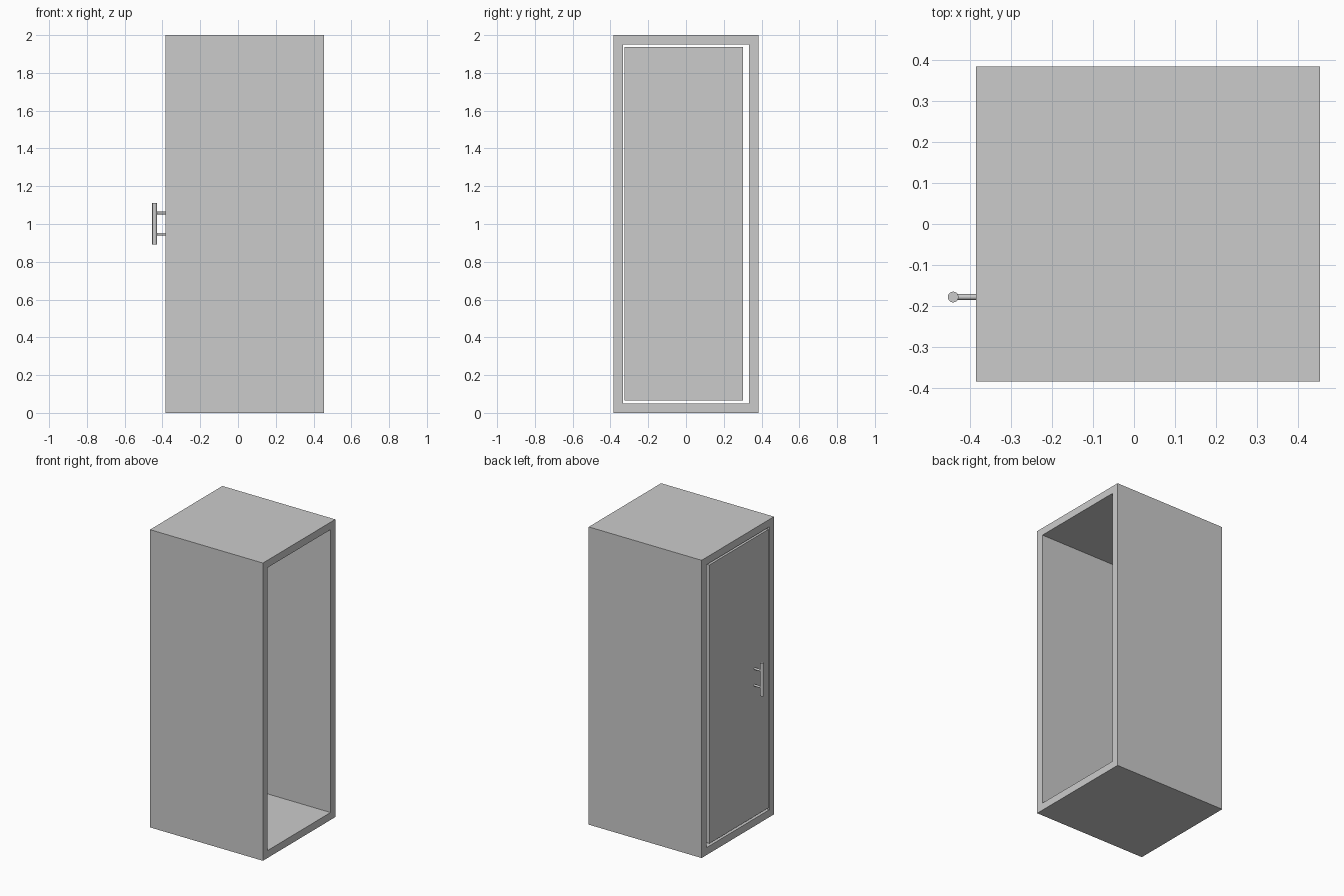
import bpy
import bmesh
import math

default_cube = bpy.data.objects.get("Cube")
if default_cube:
    bpy.data.objects.remove(default_cube, do_unlink=True)

# One grey finish for every part
grey = bpy.data.materials.new("light grey")
grey.use_nodes = True
grey.diffuse_color = (0.6, 0.6, 0.6, 1)
grey.node_tree.nodes["Principled BSDF"].inputs["Base Color"].default_value = (0.6, 0.6, 0.6, 1)

BACK, FRONT = -0.385, 0.454   # door end and open end along x
HALF, HEIGHT, WALL = 0.384, 2.0, 0.05


def finish(obj, name):
    obj.name = name
    obj.data.name = name
    obj.data.materials.append(grey)
    return obj


def box(name, low, high):
    bpy.ops.mesh.primitive_cube_add(size=1, location=[(a + b) / 2 for a, b in zip(low, high)])
    obj = bpy.context.object
    obj.scale = [b - a for a, b in zip(low, high)]
    bpy.ops.object.transform_apply(location=False, rotation=False, scale=True)
    return finish(obj, name)


def rod(name, radius, length, centre, rotation=(0, 0, 0)):
    bpy.ops.mesh.primitive_cylinder_add(vertices=32, radius=radius, depth=length,
                                        location=centre, rotation=rotation)
    bpy.ops.object.shade_smooth_by_angle(angle=math.radians(40))
    return finish(bpy.context.object, name)


# Cabinet shell: a rectangular tube, open at both ends
bm = bmesh.new()


def rectangle(x, inset):
    y, low, high = HALF - inset, inset, HEIGHT - inset
    return [bm.verts.new((x, *p)) for p in ((-y, low), (y, low), (y, high), (-y, high))]


loops = [rectangle(BACK, 0), rectangle(FRONT, 0), rectangle(FRONT, WALL), rectangle(BACK, WALL)]
for n, a in enumerate(loops):
    b = loops[(n + 1) % 4]
    for i in range(4):
        j = (i + 1) % 4
        bm.faces.new((a[i], a[j], b[j], b[i]))
bmesh.ops.recalc_face_normals(bm, faces=bm.faces)
mesh = bpy.data.meshes.new("cabinet_shell")
bm.to_mesh(mesh)
bm.free()
shell = bpy.data.objects.new("cabinet_shell", mesh)
bpy.context.collection.objects.link(shell)
finish(shell, "cabinet_shell")

# Door, flush in the end opening with a gap all round
box("door", (BACK, -0.325, 0.066), (BACK + 0.04, 0.301, 1.937))

# Bar handle on two posts
HANDLE_X, HANDLE_Y, HANDLE_Z = -0.441, -0.178, 1.002
rod("handle_bar", 0.013, 0.22, (HANDLE_X, HANDLE_Y, HANDLE_Z))
for side, label in ((-1, "lower"), (1, "upper")):
    rod("handle_post_" + label, 0.007, BACK - HANDLE_X + 0.004,
        ((BACK + HANDLE_X) / 2, HANDLE_Y, HANDLE_Z + side * 0.056), (0, math.pi / 2, 0))
